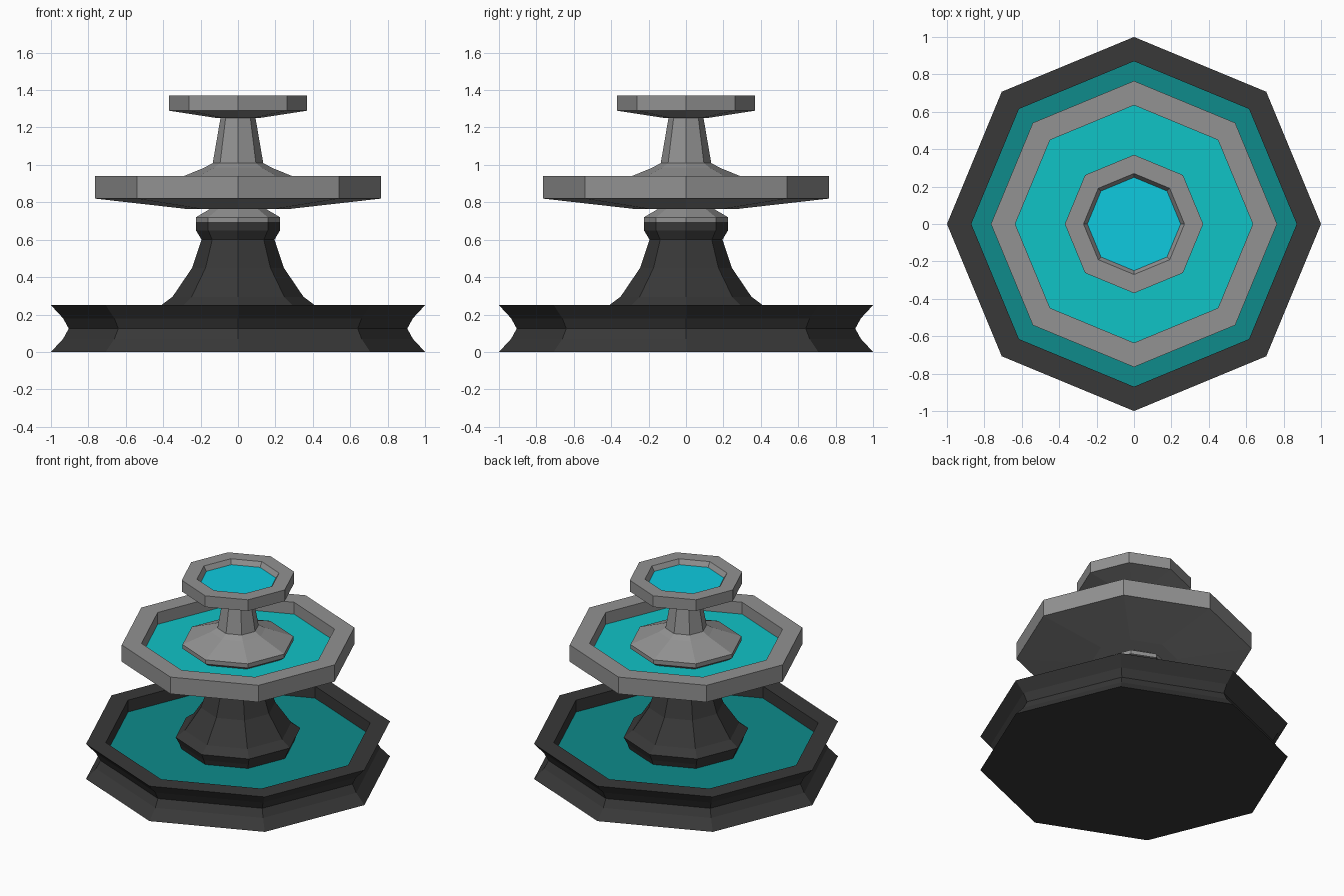
import bpy, bmesh, math

if "Cube" in bpy.data.objects:
    bpy.data.objects.remove(bpy.data.objects["Cube"])

def material(name, srgb):
    m = bpy.data.materials.new(name)
    lin = [((c / 255 + 0.055) / 1.055) ** 2.4 if c > 10 else c / 255 / 12.92 for c in srgb]
    m.diffuse_color = (*lin, 1)
    m.use_nodes = True
    m.node_tree.nodes["Principled BSDF"].inputs["Base Color"].default_value = m.diffuse_color
    return m

DARK = material("dark stone", (56, 56, 56))
GREY = material("grey stone", (146, 146, 146))
DEEP = material("deep teal water", (14, 139, 139))
TEAL = material("teal water", (16, 195, 198))
CYAN = material("cyan water", (14, 202, 223))

def lathe(name, profile, mat, sides=8):
    """Revolve (radius, z) points, listed bottom to top; radius 0 closes on the axis."""
    bm = bmesh.new()
    rings = []
    for r, z in profile:
        if r == 0:
            rings.append([bm.verts.new((0, 0, z))] * sides)
        else:
            rings.append([bm.verts.new((r * math.cos(math.tau * i / sides),
                                        r * math.sin(math.tau * i / sides), z))
                          for i in range(sides)])
    for a, b in zip(rings, rings[1:]):
        for i in range(sides):
            j = (i + 1) % sides
            bm.faces.new(list(dict.fromkeys((a[i], a[j], b[j], b[i]))))
    bmesh.ops.recalc_face_normals(bm, faces=bm.faces)
    me = bpy.data.meshes.new(name)
    bm.to_mesh(me)
    bm.free()
    me.materials.append(mat)
    ob = bpy.data.objects.new(name, me)
    bpy.context.collection.objects.link(ob)

def water(name, radius, z, mat, inner=0):
    lathe(name, [(radius, z), (inner, z)], mat)
    # make the sheet face upwards
    me = bpy.data.objects[name].data
    if me.polygons[0].normal.z < 0:
        me.flip_normals()

# Lower basin with a waisted outer wall
lathe("lower_basin", [(0, 0), (1, 0), (0.935, 0.07), (0.905, 0.125), (0.935, 0.18),
                      (1, 0.25), (0.87, 0.25), (0.87, 0.16)], DARK)
water("lower_water", 0.87, 0.165, DEEP, 0.37)

# Flared pedestal rising from the lower water
lathe("pedestal", [(0.37, 0.16), (0.385, 0.2), (0.41, 0.25), (0.35, 0.295), (0.245, 0.45),
                   (0.195, 0.6), (0.225, 0.65), (0.225, 0.695), (0, 0.695)], DARK)

# Collar between pedestal and middle bowl
lathe("collar", [(0.225, 0.695), (0.225, 0.72), (0.14, 0.77)], GREY)

# Middle bowl
lathe("middle_bowl", [(0, 0.765), (0.28, 0.765), (0.765, 0.82), (0.765, 0.94),
                      (0.635, 0.94), (0.635, 0.85)], GREY)
water("middle_water", 0.635, 0.855, TEAL, 0.32)

# Island and stem carrying the top bowl
lathe("stem", [(0.32, 0.85), (0.365, 0.88), (0.365, 0.91), (0.29, 0.94), (0.18, 0.985),
               (0.135, 1.01), (0.092, 1.26)], GREY)

# Top bowl
lathe("top_bowl", [(0, 1.25), (0.11, 1.25), (0.37, 1.29), (0.37, 1.37),
                   (0.27, 1.37), (0.245, 1.33)], GREY)
water("top_water", 0.25, 1.337, CYAN)
